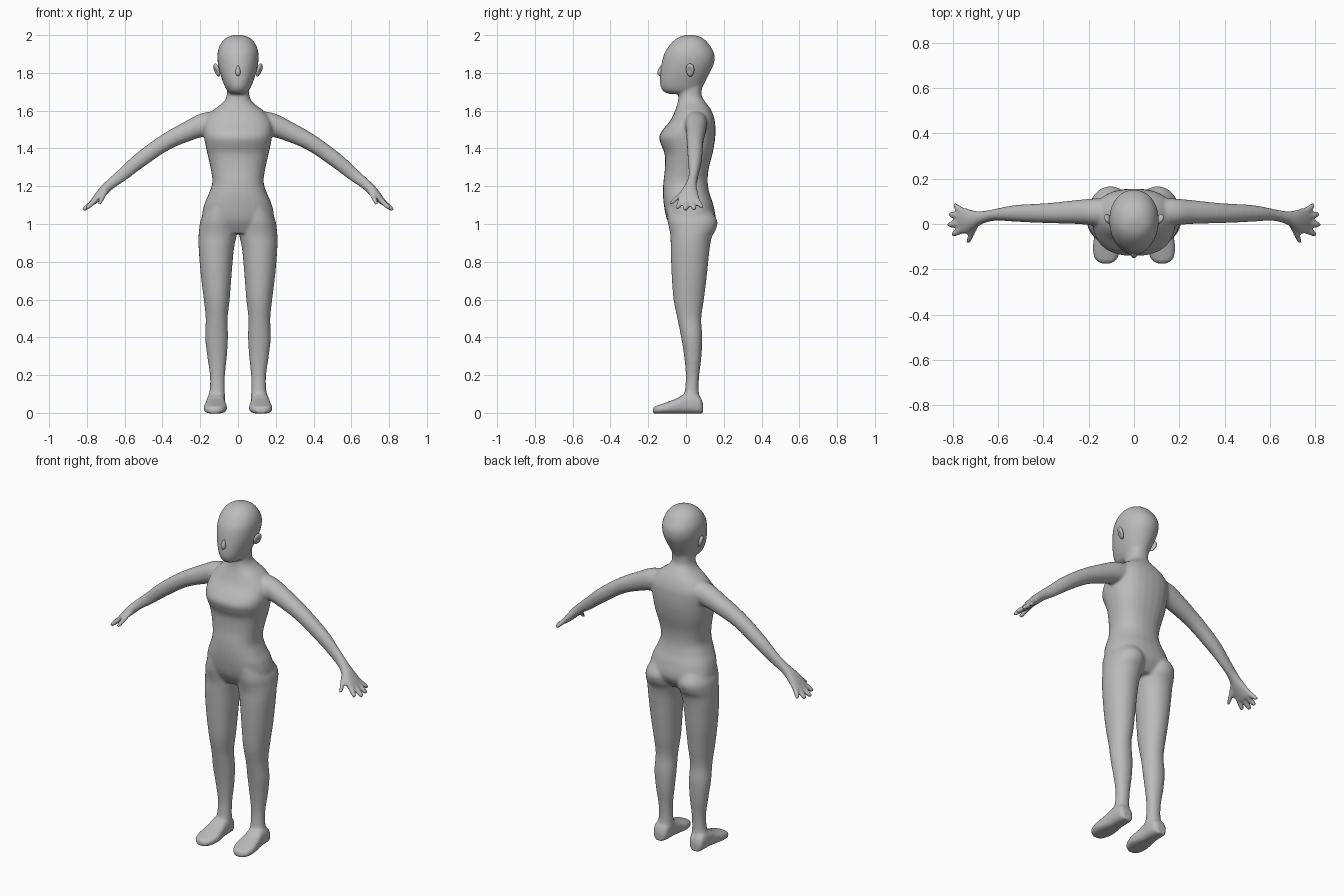
import bpy, bmesh, math
from mathutils import Vector

if "Cube" in bpy.data.objects:
    bpy.data.objects.remove(bpy.data.objects["Cube"])

skin = bpy.data.materials.new("plain_grey")
skin.diffuse_color = (0.5, 0.5, 0.5, 1)
skin.use_nodes = True
skin.node_tree.nodes["Principled BSDF"].inputs["Base Color"].default_value = skin.diffuse_color


def spline(rows, steps=4):
    """Smoothly interpolate rows of section parameters."""
    out = []
    n = len(rows)
    for i in range(n - 1):
        p = [rows[max(0, min(n - 1, i + k))] for k in (-1, 0, 1, 2)]
        for s in range(steps):
            t = s / steps
            out.append([0.5 * (2 * b + (c - a) * t + (2 * a - 5 * b + 4 * c - d) * t * t
                               + (3 * b - a - 3 * c + d) * t ** 3)
                        for a, b, c, d in zip(*p)])
    return out + [list(rows[-1])]


def loft(bm, sections, power=2.0, side=1, count=28):
    """Skin closed superellipse sections given as (centre, u, v)."""
    rings = []
    for c, u, v in sections:
        ring = []
        for k in range(count):
            a = 2 * math.pi * k / count
            ca, sa = math.cos(a), math.sin(a)
            p = c + u * math.copysign(abs(ca) ** (2 / power), ca) \
                + v * math.copysign(abs(sa) ** (2 / power), sa)
            ring.append(bm.verts.new((p.x * side, p.y, p.z)))
        rings.append(ring)
    for r0, r1 in zip(rings, rings[1:]):
        for k in range(count):
            j = (k + 1) % count
            bm.faces.new((r0[k], r0[j], r1[j], r1[k]))
    bm.faces.new(rings[0])
    bm.faces.new(rings[-1])


def upright(rows):
    """Rows (z, x_in, x_out, y_front, y_back) to level sections."""
    return [(Vector(((a + b) / 2, (f + k) / 2, z)), Vector(((b - a) / 2, 0, 0)),
             Vector((0, (k - f) / 2, 0))) for z, a, b, f, k in spline(rows)]


def centred(rows):
    return upright([(z, -w, w, f, b) for z, w, f, b in rows])


def limb(rows):
    """Rows (x, y, z, r_across, r_thick) to sections square to the path."""
    rows = spline(rows)
    out = []
    for i, (x, y, z, ry, rt) in enumerate(rows):
        p, q = rows[max(i - 1, 0)], rows[min(i + 1, len(rows) - 1)]
        n = Vector((p[2] - q[2], 0, q[0] - p[0])).normalized()
        out.append((Vector((x, y, z)), Vector((0, ry, 0)), n * rt))
    return out


bm = bmesh.new()

# Torso and neck: z, half width, front, back
loft(bm, centred([
    (0.95, .15, -.06, .11), (1.02, .19, -.10, .155), (1.10, .18, -.117, .145),
    (1.16, .155, -.122, .125), (1.22, .136, -.12, .115), (1.29, .144, -.112, .12),
    (1.37, .162, -.113, .14), (1.42, .173, -.132, .15), (1.46, .18, -.142, .155),
    (1.50, .183, -.122, .156), (1.55, .175, -.082, .152), (1.60, .135, -.058, .135),
    (1.64, .083, -.045, .108), (1.68, .06, -.04, .083), (1.76, .06, -.04, .09)]), 2.35)

# Head
loft(bm, centred([
    (1.688, .03, -.09, .05), (1.70, .052, -.117, .07), (1.72, .066, -.132, .085),
    (1.75, .079, -.138, .10), (1.80, .096, -.136, .126), (1.85, .107, -.129, .148),
    (1.90, .109, -.116, .150), (1.94, .099, -.092, .13), (1.97, .08, -.066, .106),
    (1.99, .054, -.036, .078), (2.002, .014, .005, .035)]), 2.1)

for side in (1, -1):
    # Leg: z, inner x, outer x, front, back
    loft(bm, upright([
        (1.09, .02, .165, -.10, .12), (1.02, .008, .198, -.098, .165), (.97, .006, .206, -.088, .158),
        (.93, .009, .209, -.082, .137), (.865, .022, .208, -.081, .125), (.73, .034, .197, -.076, .111),
        (.60, .044, .181, -.066, .095), (.50, .055, .171, -.046, .081), (.40, .053, .174, -.026, .086),
        (.30, .059, .163, -.01, .082), (.20, .069, .149, -.001, .07), (.12, .07, .15, -.006, .067),
        (.07, .067, .162, -.02, .075), (.03, .07, .16, -.02, .075)]), 2.1, side)

    # Foot: y, inner x, outer x, height
    loft(bm, [(Vector(((a + b) / 2, y, h / 2 - .002)), Vector(((b - a) / 2, 0, 0)),
               Vector((0, 0, h / 2 + .002))) for y, a, b, h in spline([
        (.09, .092, .145, .05), (.075, .076, .16, .085), (.04, .07, .165, .105),
        (-.01, .068, .168, .098), (-.05, .063, .175, .076), (-.10, .058, .182, .057),
        (-.145, .07, .177, .042), (-.165, .085, .162, .035), (-.175, .105, .142, .025)])], 2.8, side)

    # Arm and palm: x, y, z, half width, half thickness
    loft(bm, limb([
        (.08, .052, 1.545, .06, .055), (.17, .053, 1.528, .06, .062), (.25, .053, 1.498, .053, .054),
        (.385, .048, 1.432, .044, .044), (.52, .047, 1.337, .037, .04), (.61, .041, 1.262, .026, .034),
        (.67, .029, 1.215, .028, .028), (.71, .018, 1.178, .042, .026), (.745, .014, 1.14, .057, .021),
        (.77, .016, 1.112, .06, .016)]), 2.1, side)

    # Fingers and thumb: root, middle and tip
    for root, tip in (((.755, .056, 1.13), (.795, .083, 1.088)),
                      ((.757, .033, 1.125), (.815, .043, 1.077)),
                      ((.757, .004, 1.125), (.821, -.003, 1.073)),
                      ((.75, -.024, 1.13), (.803, -.046, 1.083)),
                      ((.70, -.008, 1.175), (.735, -.082, 1.105))):
        a, b = Vector(root), Vector(tip)
        loft(bm, limb([(*a, .016, .015), (*a.lerp(b, .5), .015, .0145),
                       (*a.lerp(b, .85), .014, .013), (*a.lerp(b, 1.02), .008, .008)]), 2, side, 14)

bmesh.ops.recalc_face_normals(bm, faces=bm.faces)
mesh = bpy.data.meshes.new("body")
bm.to_mesh(mesh)
bm.free()
body = bpy.data.objects.new("body", mesh)
bpy.context.collection.objects.link(body)
mesh.materials.append(skin)

# Fuse all parts into one soft skin
fuse = body.modifiers.new("fuse", 'REMESH')
fuse.mode = 'VOXEL'
fuse.voxel_size = 0.0075
fuse.use_smooth_shade = True
soften = body.modifiers.new("soften", 'SMOOTH')
soften.factor = 0.5
soften.iterations = 7


def blob(name, loc, scale, rot=(0, 0, 0), taper=0.0):
    """Smooth ellipsoid, narrowed towards its top by taper."""
    bpy.ops.mesh.primitive_uv_sphere_add(segments=24, ring_count=14, radius=1, location=loc, rotation=rot)
    ob = bpy.context.object
    ob.name = name
    for v in ob.data.vertices:
        k = 1 - taper * (v.co.z + 1) / 2
        v.co = (v.co.x * scale[0] * k, v.co.y * scale[1] * k, v.co.z * scale[2])
    ob.data.materials.append(skin)
    bpy.ops.object.shade_smooth()
    return ob


# Nose
blob("nose", (0, -.134, 1.812), (.018, .021, .029), (-.15, 0, 0), .6)

# Ears, leaning outward with a hollow rim
for side, name in ((1, "ear_left"), (-1, "ear_right")):
    ear = blob(name, (side * .112, .022, 1.815), (.011, .021, .036), (-.15, side * .3, side * -.45), -.25)
    for v in ear.data.vertices:
        r = math.hypot(v.co.y / .024, v.co.z / .036)
        if v.co.x * side > 0 and r < .6:
            v.co.x -= side * .008 * (1 - r / .6)
